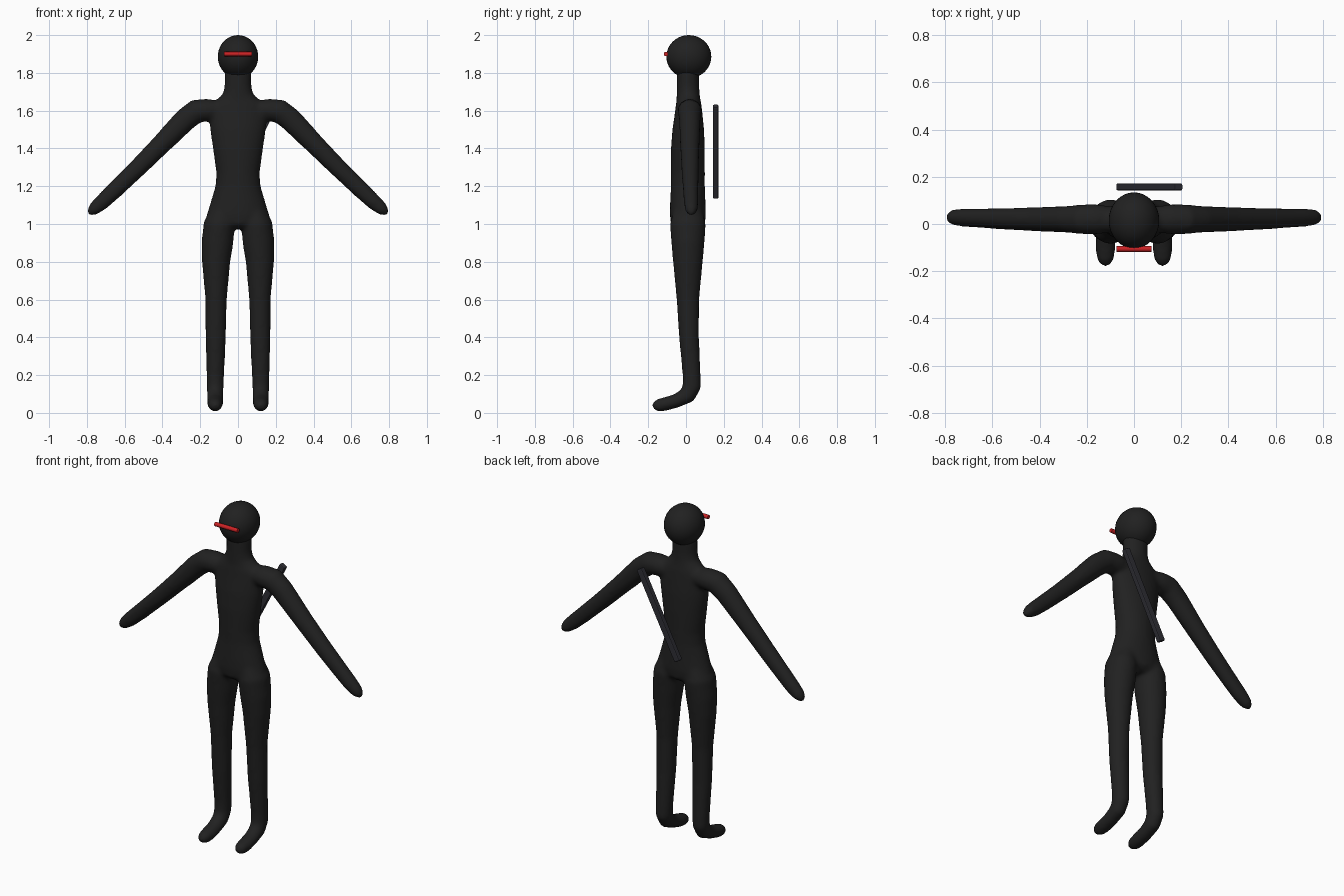
import bpy, bmesh, math
from mathutils import Vector

if "Cube" in bpy.data.objects:
    bpy.data.objects.remove(bpy.data.objects["Cube"])


def material(name, rgb):
    m = bpy.data.materials.new(name)
    m.diffuse_color = (*rgb, 1)
    m.use_nodes = True
    m.node_tree.nodes["Principled BSDF"].inputs["Base Color"].default_value = m.diffuse_color
    return m


BLACK = material("suit black", (0.015, 0.015, 0.015))
GREY = material("dark blue grey", (0.028, 0.028, 0.036))
RED = material("visor red", (0.6, 0.016, 0.018))


def finish(bm, name, mat):
    bmesh.ops.recalc_face_normals(bm, faces=bm.faces)
    mesh = bpy.data.meshes.new(name)
    bm.to_mesh(mesh)
    bm.free()
    mesh.materials.append(mat)
    ob = bpy.data.objects.new(name, mesh)
    bpy.context.collection.objects.link(ob)
    return ob


def tube(bm, path, side, flip=1, n=24):
    """Closed loft through (x, y, z, radius along side, other radius)."""
    pts = [Vector((p[0] * flip, p[1], p[2])) for p in path]
    rings = []
    for i, c in enumerate(pts):
        t = (pts[min(i + 1, len(pts) - 1)] - pts[max(i - 1, 0)]).normalized()
        s = (side - t * side.dot(t)).normalized()
        b = t.cross(s)
        ra, rb = path[i][3:]
        rings.append([bm.verts.new(c + s * ra * math.cos(a) + b * rb * math.sin(a))
                      for a in (2 * math.pi * k / n for k in range(n))])
    for r0, r1 in zip(rings, rings[1:]):
        for k in range(n):
            j = (k + 1) % n
            bm.faces.new((r0[k], r0[j], r1[j], r1[k]))
    bm.faces.new(rings[0])
    bm.faces.new(rings[-1])


X, Y = Vector((1, 0, 0)), Vector((0, 1, 0))
body = bmesh.new()

# Torso and neck: height, half width, front y, back y
torso = [(0.975, .10, -.05, .07), (1.0, .15, -.08, .10), (1.05, .166, -.086, .106),
         (1.1, .15, -.085, .104), (1.2, .12, -.08, .10), (1.27, .115, -.08, .10),
         (1.4, .133, -.08, .10), (1.5, .148, -.072, .096), (1.58, .155, -.06, .088),
         (1.63, .145, -.054, .082), (1.66, .11, -.05, .076), (1.69, .08, -.05, .072),
         (1.73, .071, -.05, .07), (1.82, .071, -.05, .07)]
tube(body, [(0, (f + b) / 2, z, w, (b - f) / 2) for z, w, f, b in torso], X)

# Leg and foot: x, y, z, half width, half depth
leg = [(.08, .01, 1.1, .05, .07), (.099, .01, 1.0, .083, .095), (.109, .01, .9, .084, .088),
       (.116, .01, .8, .075, .079), (.116, .01, .6, .057, .06), (.118, .016, .4, .054, .053),
       (.12, .03, .2, .047, .048), (.121, .031, .14, .045, .05), (.121, .008, .094, .043, .046),
       (.121, -.05, .064, .042, .037), (.121, -.11, .047, .042, .037),
       (.121, -.148, .04, .037, .034), (.121, -.170, .036, .024, .022),
       (.121, -.180, .034, .008, .008)]

# Arm and hand: x, y, z, half depth, half height
arm = [(.09, .02, 1.60, .055, .05), (.16, .02, 1.603, .064, .06), (.22, .02, 1.598, .063, .064),
       (.28, .02, 1.552, .057, .062), (.42, .02, 1.408, .051, .053), (.55, .022, 1.278, .046, .048),
       (.66, .025, 1.172, .041, .045), (.72, .027, 1.116, .039, .042),
       (.765, .028, 1.077, .034, .034), (.785, .028, 1.06, .022, .02),
       (.795, .028, 1.052, .008, .008)]
for flip in (1, -1):
    tube(body, leg, X, flip)
    tube(body, arm, Y, flip)

# Blend the limbs into one smooth skin
ob = finish(body, "body", BLACK)
remesh = ob.modifiers.new("blend", 'REMESH')
remesh.mode = 'VOXEL'
remesh.voxel_size = 0.01
remesh.use_smooth_shade = True
smooth = ob.modifiers.new("soften", 'SMOOTH')
smooth.factor = 0.5
smooth.iterations = 12

# Head
bpy.ops.mesh.primitive_uv_sphere_add(segments=32, ring_count=20, radius=1, location=(0, .015, 1.886))
head = bpy.context.object
head.name = "head"
head.scale = (.107, .119, .114)
head.data.materials.append(BLACK)
bpy.ops.object.shade_smooth()

# Visor bar across the eyes
bpy.ops.mesh.primitive_cylinder_add(vertices=12, radius=.012, depth=.15,
                                    location=(0, -.106, 1.9), rotation=(0, math.pi / 2, 0))
visor = bpy.context.object
visor.name = "visor"
visor.data.materials.append(RED)
bpy.ops.object.shade_smooth_by_angle(angle=math.radians(40))

# Slanted staff behind the back
lo, hi = Vector((-.06, .157, 1.142)), Vector((.19, .157, 1.625))
bpy.ops.mesh.primitive_cube_add(size=1, location=(lo + hi) / 2)
staff = bpy.context.object
staff.name = "back_staff"
staff.scale = (.038, .03, (hi - lo).length)
staff.rotation_euler = (0, math.atan2(hi.x - lo.x, hi.z - lo.z), 0)
staff.data.materials.append(GREY)
bpy.ops.object.transform_apply(location=False, rotation=False, scale=True)
bevel = staff.modifiers.new("edge", 'BEVEL')
bevel.width = .006
bevel.segments = 2
